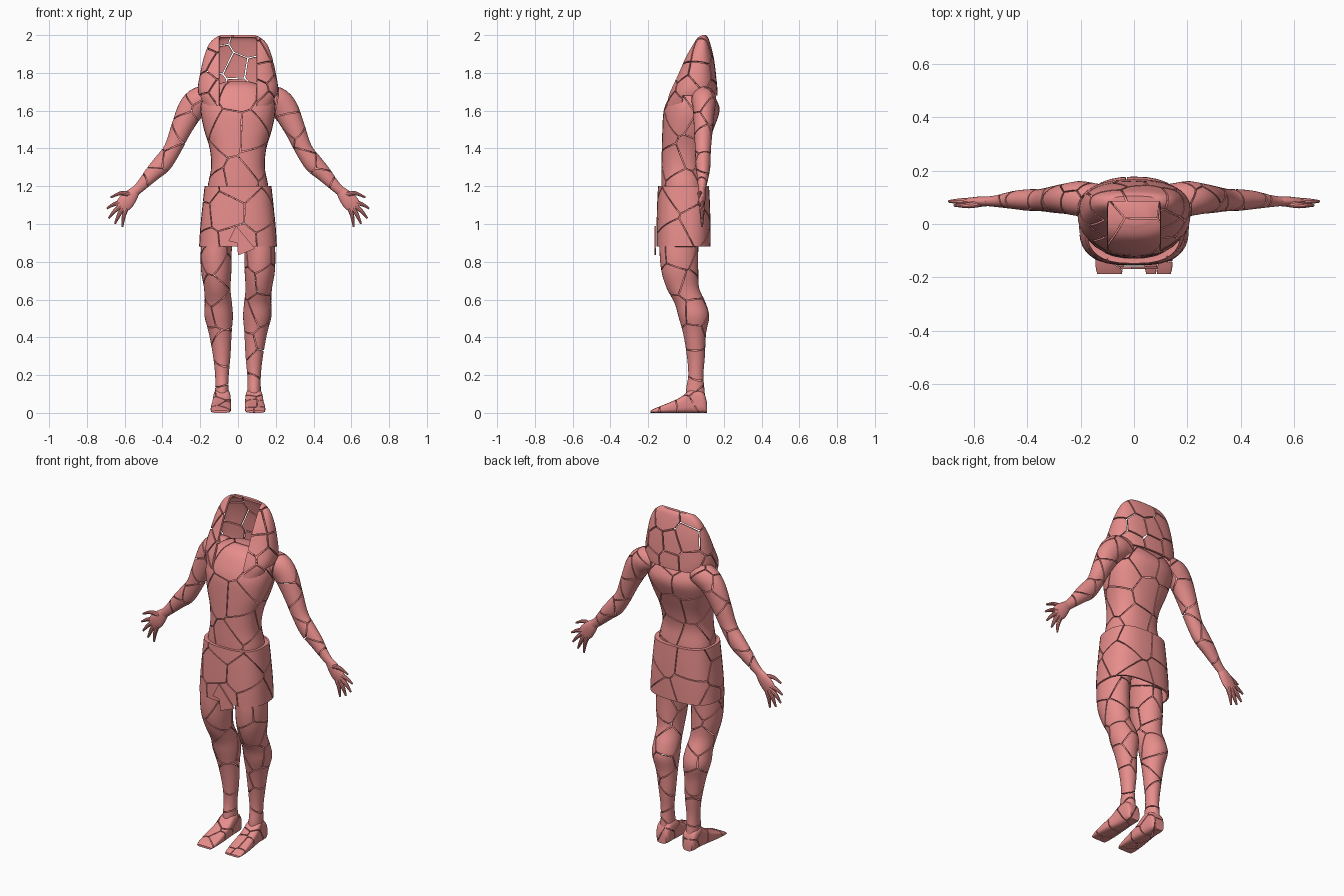
import bpy, bmesh, math, random
from mathutils import Vector

if "Cube" in bpy.data.objects:
    bpy.data.objects.remove(bpy.data.objects["Cube"])

random.seed(7)
clay = bpy.data.materials.new("clay")
clay.diffuse_color = (0.8, 0.27, 0.26, 1)
clay.use_nodes = True
clay.node_tree.nodes["Principled BSDF"].inputs["Base Color"].default_value = clay.diffuse_color


def smooth_rows(rows, n=4):
    """Catmull-Rom interpolation of whole section rows."""
    out = []
    for i in range(len(rows) - 1):
        a, b = rows[max(i - 1, 0)], rows[i]
        c, d = rows[i + 1], rows[min(i + 2, len(rows) - 1)]
        for k in range(n):
            t = k / n
            out.append([0.5 * (2 * q + (r - p) * t + (2 * p - 5 * q + 4 * r - s) * t * t
                        + (3 * q - p - 3 * r + s) * t ** 3) for p, q, r, s in zip(a, b, c, d)])
    return out + [list(rows[-1])]


def ring(c, u, v, ru, rv, n=2.0, gap=0.0, seg=32):
    """Superellipse section; a gap leaves the -v side open."""
    t0 = math.asin(min(1, gap / ru) ** (n / 2)) if gap else 0
    count = seg + 1 if gap else seg
    pts = []
    for i in range(count):
        t = t0 + (2 * math.pi - 2 * t0) * i / seg
        s, k = math.sin(t), -math.cos(t)
        pts.append(c + u * ru * math.copysign(abs(s) ** (2 / n), s)
                   + v * rv * math.copysign(abs(k) ** (2 / n), k))
    return pts


def skin(rings, closed=True, cap_start=True, cap_end=True, side=1):
    bm = bmesh.new()
    vs = [[bm.verts.new((p.x * side, p.y, p.z)) for p in r] for r in rings]
    m = len(vs[0])
    for a, b in zip(vs, vs[1:]):
        for i in range(m if closed else m - 1):
            j = (i + 1) % m
            bm.faces.new((a[i], a[j], b[j], b[i]))
    if cap_start:
        bm.faces.new(vs[0][::-1])
    if cap_end:
        bm.faces.new(vs[-1])
    bmesh.ops.remove_doubles(bm, verts=bm.verts, dist=1e-5)
    bmesh.ops.recalc_face_normals(bm, faces=bm.faces)
    return bm


def crack(bm, spacing, gap=0.005):
    """Split a surface into Voronoi shards with narrow gaps."""
    pts = [v.co.copy() for v in bm.verts]
    random.shuffle(pts)
    seeds = []
    for p in pts:
        p = p + Vector([random.uniform(-.01, .01) for _ in range(3)])
        if all((p - s).length > spacing for s in seeds):
            seeds.append(p)
    out = bmesh.new()
    tmp = bpy.data.meshes.new("shard")
    for s in seeds:
        cell = bm.copy()
        near = sorted((q for q in seeds if q is not s), key=lambda q: (q - s).length)
        for q in near[:22]:
            if not cell.faces:
                break
            d = (q - s).normalized()
            bmesh.ops.bisect_plane(cell, geom=cell.verts[:] + cell.edges[:] + cell.faces[:],
                                   plane_co=(s + q) / 2 - d * gap / 2, plane_no=d, clear_outer=True)
        cell.to_mesh(tmp)
        out.from_mesh(tmp)
        cell.free()
    bpy.data.meshes.remove(tmp)
    bm.free()
    return out


def finish(name, bm, thick=0.0):
    me = bpy.data.meshes.new(name)
    bm.to_mesh(me)
    bm.free()
    ob = bpy.data.objects.new(name, me)
    bpy.context.collection.objects.link(ob)
    me.materials.append(clay)
    bpy.ops.object.select_all(action='DESELECT')
    ob.select_set(True)
    bpy.context.view_layer.objects.active = ob
    if thick:
        mod = ob.modifiers.new("thickness", 'SOLIDIFY')
        mod.thickness = thick
        mod.offset = -1
        bpy.ops.object.modifier_apply(modifier=mod.name)
    bpy.ops.object.shade_smooth_by_angle(angle=math.radians(35))
    return ob


X, Y, Z = Vector((1, 0, 0)), Vector((0, 1, 0)), Vector((0, 0, 1))


def upright(rows, n=2.0, gap=0.0, sub=4):
    """Rows are (x, z, half width, front y, back y)."""
    return [ring(Vector((x, (f + b) / 2, z)), X, Y, w, (b - f) / 2, n, gap)
            for x, z, w, f, b in smooth_rows(rows, sub)]


def limb(rows, seg=24):
    """Rows are (x, y, z, radius in the front view, radius in y)."""
    rows = smooth_rows(rows)
    cs = [Vector(r[:3]) for r in rows]
    rings = []
    for i, r in enumerate(rows):
        t = cs[min(i + 1, len(cs) - 1)] - cs[max(i - 1, 0)]
        rings.append(ring(cs[i], Y.cross(t).normalized(), Y, r[3], r[4], seg=seg))
    return rings


# Torso
torso = [(0, 1.08, .165, -.125, .105), (0, 1.2, .16, -.13, .10), (0, 1.3, .142, -.13, .09),
         (0, 1.4, .15, -.128, .11), (0, 1.5, .18, -.125, .145), (0, 1.6, .198, -.118, .178),
         (0, 1.67, .185, -.09, .155), (0, 1.73, .13, -.05, .12), (0, 1.755, .06, 0, .09)]
finish("torso", crack(skin(upright(torso, 2.4)), .135), .008)

# Headcloth, open at the front, with side lappets
hood = [(0, 1.625, .185, -.115, .165), (0, 1.68, .207, -.1, .168), (0, 1.73, .212, -.078, .165),
        (0, 1.8, .2, -.045, .158), (0, 1.88, .182, -.01, .147), (0, 1.95, .155, .03, .13),
        (0, 1.985, .122, .05, .118), (0, 2.0, .09, .065, .105)]
bm = skin(upright(hood, 2.5, gap=.1), closed=False, cap_start=False)
# raise the rear hem above the shoulder blades
low = [v for v in bm.verts if v.co.z < 1.67 and v.co.y > 0]
bmesh.ops.delete(bm, geom=low, context='VERTS')
finish("headcloth", crack(bm, .1, .007), .012)

# Kilt with open hem
kilt = [(0, .88, .206, -.156, .13), (0, .98, .2, -.156, .13), (0, 1.1, .188, -.153, .127),
        (0, 1.2, .177, -.148, .122)]
finish("kilt", crack(skin(upright(kilt, 2.7), cap_start=False, cap_end=False), .14), .01)

# Belt rim closing the gap between kilt and waist
rim = [ring(Vector((0, -.013, 1.198)), X, Y, w, d, 2.7) for w, d in ((.174, .132), (.13, .095))]
finish("kilt_rim", skin(rim, cap_start=False, cap_end=False))

# Torn flap at the front of the kilt
bm = bmesh.new()
flap = [(-.05, .91), (-.01, .99), (.02, .955), (.09, .87), (.03, .845), (0, .835), (-.005, .9)]
bm.faces.new([bm.verts.new((x, -.16, z)) for x, z in flap])
bmesh.ops.recalc_face_normals(bm, faces=bm.faces)
finish("kilt_flap", bm, .008)

leg = [(.1, .98, .085, -.135, .07), (.115, .86, .082, -.14, .065), (.115, .75, .08, -.13, .065),
       (.11, .66, .07, -.102, .07), (.104, .58, .072, -.06, .105), (.102, .51, .075, -.04, .123),
       (.094, .42, .06, -.015, .106), (.086, .3, .046, .005, .1), (.085, .2, .036, .012, .092),
       (.085, .12, .036, .0, .098), (.085, .04, .04, .0, .105)]
foot = [(.11, .085, .03, .06), (.09, .085, .042, .11), (.03, .085, .046, .125),
        (-.03, .087, .05, .082), (-.1, .09, .054, .05), (-.16, .092, .052, .026),
        (-.187, .092, .046, .012)]
arm = [(.13, .09, 1.665, .06, .06), (.2, .095, 1.655, .072, .066), (.25, .095, 1.605, .07, .058),
       (.3, .092, 1.505, .056, .05), (.348, .09, 1.395, .046, .042), (.4, .09, 1.32, .05, .04),
       (.45, .09, 1.27, .042, .034), (.51, .086, 1.205, .029, .023), (.548, .085, 1.17, .025, .018)]
palm = [(.54, .085, 1.18, .024, .017), (.565, .085, 1.15, .036, .019),
        (.595, .084, 1.115, .043, .017), (.622, .084, 1.085, .036, .011)]
fingers = {"thumb": ((.57, 1.155), (.62, 1.163), (.675, 1.14)),
           "index_finger": ((.615, 1.115), (.655, 1.105), (.695, 1.082)),
           "middle_finger": ((.615, 1.1), (.652, 1.07), (.685, 1.03)),
           "ring_finger": ((.607, 1.09), (.632, 1.045), (.652, 1.0)),
           "little_finger": ((.59, 1.085), (.605, 1.04), (.612, .985))}

# Limbs on both sides
for side, tag in ((1, "left"), (-1, "right")):
    finish(tag + "_leg", crack(skin(upright(leg), side=side), .12), .008)
    rings = [ring(Vector((x, y, h / 2)), X, Z, w, h / 2, 3.5)
             for y, x, w, h in smooth_rows(foot)]
    finish(tag + "_foot", crack(skin(rings, side=side), .085, .004), .004)
    finish(tag + "_arm", crack(skin(limb(arm), side=side), .1), .006)
    finish(tag + "_palm", skin(limb(palm), side=side))
    for name, pts in fingers.items():
        yy = .07 if name == "thumb" else .085
        rows = [(x, .6 * .085 + .4 * yy if i == 0 else yy, z, r, r)
                for i, ((x, z), r) in enumerate(zip(pts, (.014, .011, .005)))]
        finish(f"{tag}_{name}", skin(limb(rows, 10), side=side))
